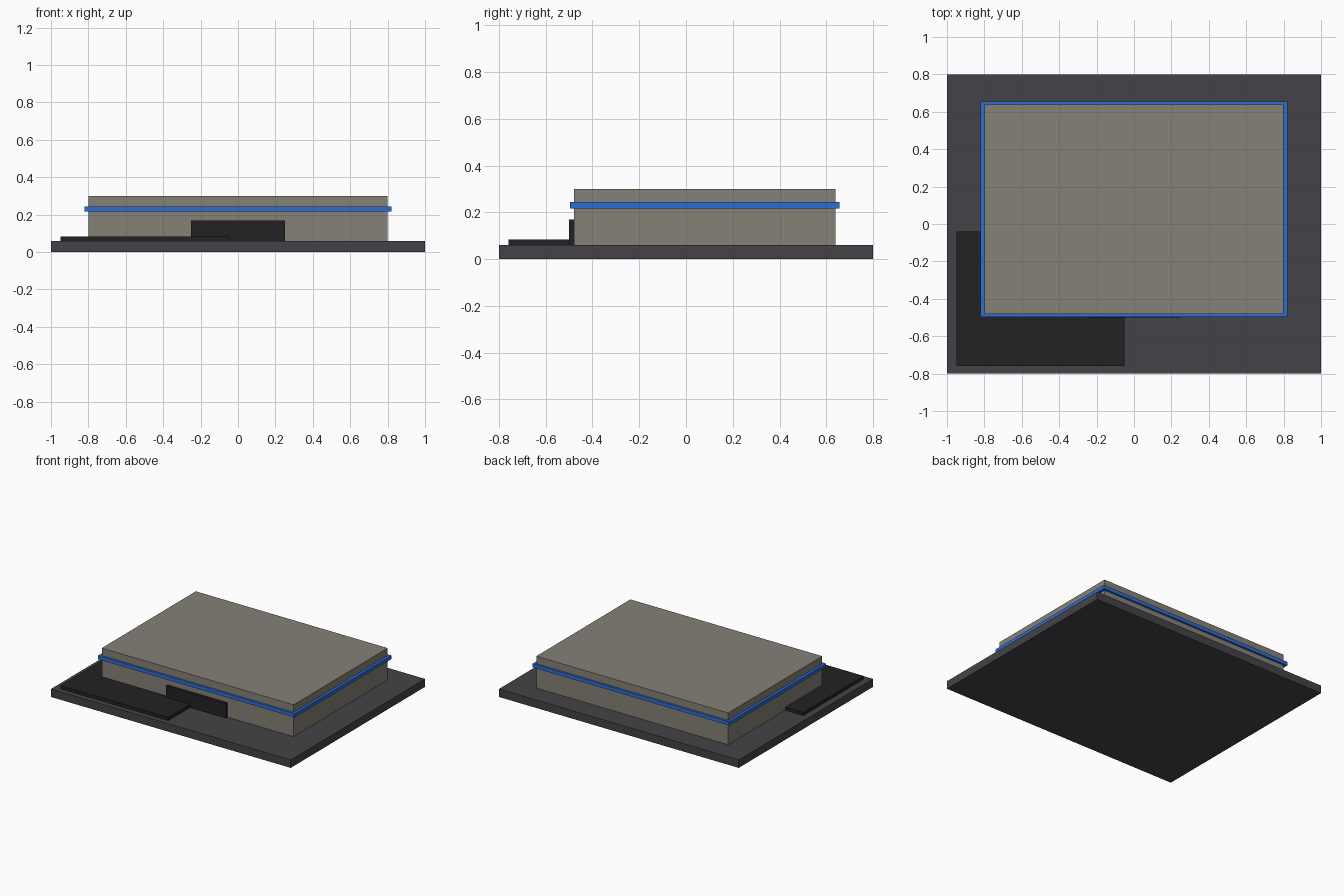
import bpy
import bmesh
from mathutils import Vector

cube = bpy.data.objects.get("Cube")
if cube:
    bpy.data.objects.remove(cube, do_unlink=True)


def material(name, rgb):
    mat = bpy.data.materials.new(name)
    mat.use_nodes = True
    color = (*rgb, 1.0)
    mat.diffuse_color = color
    mat.node_tree.nodes["Principled BSDF"].inputs["Base Color"].default_value = color
    return mat


def box(name, low, high, mat):
    """Box spanning two opposite corners."""
    low, high = Vector(low), Vector(high)
    bm = bmesh.new()
    bmesh.ops.create_cube(bm, size=1)
    bmesh.ops.scale(bm, vec=high - low, verts=bm.verts)
    mesh = bpy.data.meshes.new(name)
    bm.to_mesh(mesh)
    bm.free()
    mesh.materials.append(mat)
    obj = bpy.data.objects.new(name, mesh)
    obj.location = (low + high) / 2
    bpy.context.collection.objects.link(obj)
    return obj


asphalt = material("dark grey ground", (0.058, 0.055, 0.063))
wall = material("warm grey wall", (0.23, 0.22, 0.18))
blue = material("blue trim", (0.028, 0.15, 0.65))
black = material("near black", (0.016, 0.016, 0.016))

# Ground slab and paved area
slab_top = 0.06
box("ground_slab", (-1, -0.8, 0), (1, 0.8, slab_top), asphalt)
box("paved_area", (-0.95, -0.76, slab_top), (-0.05, -0.04, 0.084), black)

# Building with its front entrance
box("building", (-0.8, -0.48, slab_top), (0.8, 0.64, 0.3), wall)
box("entrance", (-0.25, -0.5, slab_top), (0.25, -0.47, 0.17), black)

# Trim band around the walls
box("trim_band", (-0.82, -0.496, 0.216), (0.82, 0.656, 0.244), blue)
